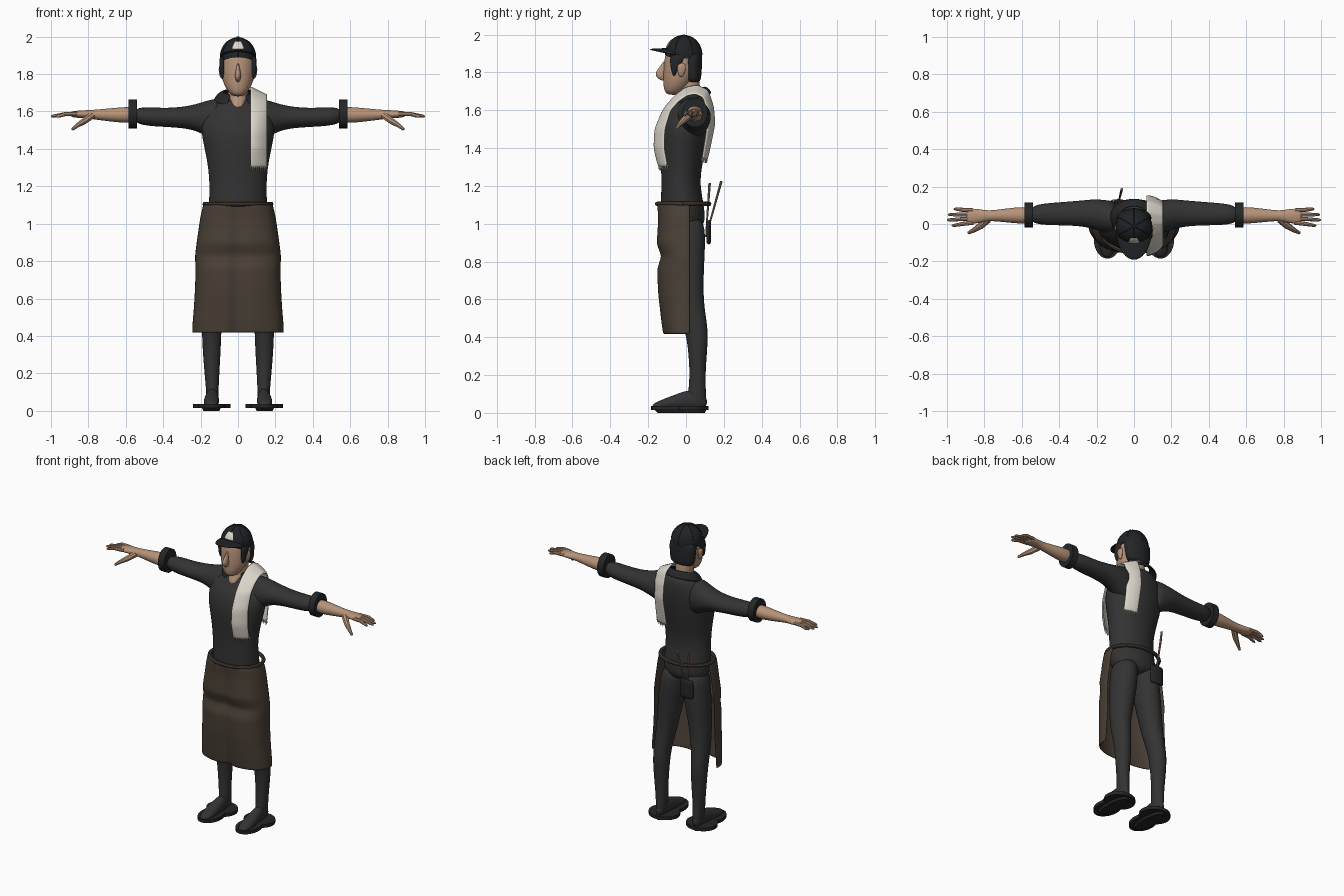
import bpy, bmesh, math
from mathutils import Vector

cube = bpy.data.objects.get("Cube")
if cube:
    bpy.data.objects.remove(cube)


def material(name, r, g, b):
    m = bpy.data.materials.new(name)
    m.use_nodes = True
    m.diffuse_color = (r, g, b, 1)
    m.node_tree.nodes["Principled BSDF"].inputs["Base Color"].default_value = (r, g, b, 1)
    return m


CLOTH = material("charcoal cloth", .033, .033, .034)
TRIM = material("dark trim", .018, .019, .021)
CAP = material("cap black", .014, .017, .02)
SKIN = material("skin", .47, .29, .19)
APRON = material("brown apron", .068, .051, .036)
WHITE = material("off white towel", .72, .68, .6)
WOOD = material("stick wood", .3, .18, .12)


def finish(name, bm, mat, mirror=False, subdiv=0, thick=0):
    """Turn a bmesh into a shaded object with the usual modifiers."""
    bmesh.ops.recalc_face_normals(bm, faces=bm.faces)
    me = bpy.data.meshes.new(name)
    bm.to_mesh(me)
    bm.free()
    me.materials.append(mat)
    ob = bpy.data.objects.new(name, me)
    bpy.context.collection.objects.link(ob)
    bpy.ops.object.select_all(action='DESELECT')
    ob.select_set(True)
    bpy.context.view_layer.objects.active = ob
    if subdiv:
        bpy.ops.object.shade_smooth()
    else:
        bpy.ops.object.shade_smooth_by_angle(angle=math.radians(40))
    if thick:
        mod = ob.modifiers.new("thickness", 'SOLIDIFY')
        mod.thickness, mod.offset = thick, 0
    if subdiv:
        ob.modifiers.new("smooth", 'SUBSURF').levels = subdiv
        ob.modifiers["smooth"].render_levels = subdiv
    if mirror:
        mod = ob.modifiers.new("mirror", 'MIRROR')
        mod.use_mirror_merge = False
    return ob


def skin_rings(bm, rings):
    """Bridge consecutive rings of points and cap both ends."""
    rows = [[bm.verts.new(p) for p in ring] for ring in rings]
    n = len(rows[0])
    for a, b in zip(rows, rows[1:]):
        for i in range(n):
            bm.faces.new((a[i], a[(i + 1) % n], b[(i + 1) % n], b[i]))
    bm.faces.new(rows[0])
    bm.faces.new(rows[-1])


def loft(name, axis, stations, mat, mirror=False, subdiv=2, n=16):
    """Ellipse sections along an axis: (position, u min, u max, v min, v max)."""
    rings = []
    for t, u0, u1, v0, v1 in stations:
        ring = []
        for i in range(n):
            a = math.tau * i / n
            p = [(u0 + u1 + (u1 - u0) * math.cos(a)) / 2, (v0 + v1 + (v1 - v0) * math.sin(a)) / 2]
            p.insert(axis, t)
            ring.append(p)
        rings.append(ring)
    bm = bmesh.new()
    skin_rings(bm, rings)
    return finish(name, bm, mat, mirror, subdiv)


def tube(name, pts, radii, mat, mirror=False, n=8):
    """Round tube through points with a radius at each."""
    pts = [Vector(p) for p in pts]
    rings = []
    for i, p in enumerate(pts):
        d = pts[min(i + 1, len(pts) - 1)] - pts[max(i - 1, 0)]
        q = d.to_track_quat('Z', 'Y')
        rings.append([p + q @ Vector((math.cos(math.tau * k / n), math.sin(math.tau * k / n), 0)) * radii[i]
                      for k in range(n)])
    bm = bmesh.new()
    skin_rings(bm, rings)
    return finish(name, bm, mat, mirror)


def sheet(name, nu, nv, func, mat, thick, mirror=False):
    """Grid surface from func(u, v) with u and v from 0 to 1."""
    bm = bmesh.new()
    g = [[bm.verts.new(func(i / nu, j / nv)) for j in range(nv + 1)] for i in range(nu + 1)]
    for i in range(nu):
        for j in range(nv):
            bm.faces.new((g[i][j], g[i + 1][j], g[i + 1][j + 1], g[i][j + 1]))
    return finish(name, bm, mat, mirror, 1, thick)


def along(points, t):
    """Linear sample of a list of tuples at t from 0 to 1."""
    f = t * (len(points) - 1)
    i = min(int(f), len(points) - 2)
    return [a + (b - a) * (f - i) for a, b in zip(points[i], points[i + 1])]


# Shirt and trousers
loft("shirt_body", 2, [(z, -w, w, f, b) for z, w, f, b in (
    (.96, .16, -.11, .11), (1.09, .16, -.14, .1), (1.2, .155, -.13, .075), (1.3, .162, -.135, .085),
    (1.4, .182, -.142, .108), (1.5, .205, -.142, .125), (1.58, .19, -.11, .13),
    (1.64, .14, -.06, .125), (1.69, .085, -.03, .11))], CLOTH)
loft("sleeve", 0, [(.08, -.07, .12, 1.42, 1.68), (.15, -.05, .13, 1.455, 1.665), (.21, -.03, .135, 1.49, 1.645),
                   (.28, -.012, .127, 1.51, 1.627), (.4, -.008, .117, 1.517, 1.617),
                   (.57, -.005, .105, 1.527, 1.632)], CLOTH, True)
loft("sleeve_cuff", 0, [(.54, -.02, .115, 1.51, 1.665), (.585, -.02, .115, 1.51, 1.665)], TRIM, True, 0, 24)
loft("trouser_leg", 2, [(1.05, 0, .15, -.1, .1), (.9, .004, .172, -.09, .105), (.75, .03, .187, -.07, .095),
                        (.58, .07, .192, -.05, .093), (.45, .088, .194, -.01, .118), (.35, .09, .192, .01, .115),
                        (.2, .099, .18, .02, .102), (.1, .104, .17, .01, .107), (.03, .105, .17, 0, .11)], CLOTH, True)

# Shoes
loft("foot", 1, [(-.18, .12, .165, .02, .045), (-.13, .1, .187, .015, .07), (-.05, .1, .182, .015, .1),
                 (.03, .104, .172, .015, .13), (.115, .112, .163, .015, .1)], CLOTH, True)
loft("sole_front", 2, [(.014, .068, .215, -.185, .02), (.036, .068, .215, -.185, .02)], TRIM, True, 0, 32)
loft("sole_heel", 2, [(.014, .04, .24, -.06, .12), (.036, .04, .24, -.06, .12)], TRIM, True, 0, 32)
loft("sole_tread", 2, [(0, .1, .185, -.15, .1), (.02, .09, .195, -.17, .11)], TRIM, True, 0, 24)

# Forearms and hands
loft("forearm", 0, [(.54, -.003, .095, 1.535, 1.63), (.64, .003, .09, 1.54, 1.622),
                    (.76, .017, .072, 1.556, 1.61), (.8, .012, .075, 1.562, 1.608),
                    (.86, -.002, .085, 1.565, 1.605), (.9, .005, .08, 1.572, 1.6)], SKIN, True)
for finger, y0, y1, tip in (("index", .008, -.008, .975), ("middle", .03, .022, 1), ("ring", .052, .05, .995),
                            ("little", .072, .08, .965)):
    tube(finger + "_finger", [(.86, y0, 1.587), (.92, (y0 + y1) / 2, 1.587), (tip - .01, y1, 1.575),
                              (tip, y1, 1.573)], [.012, .011, .008, .003], SKIN, True)
tube("thumb", [(.78, .025, 1.58), (.82, -.01, 1.55), (.86, -.035, 1.525), (.885, -.048, 1.505), (.888, -.05, 1.503)],
     [.02, .018, .012, .008, .003], SKIN, True)

# Neck and head
loft("neck", 2, [(1.6, -.05, .05, -.095, .08), (1.66, -.056, .056, -.062, .085), (1.71, -.055, .055, -.04, .075),
                 (1.8, -.055, .055, -.04, .07)], SKIN)
loft("head", 2, [(z, -w, w, f, b) for z, w, f, b in (
    (1.68, .025, -.1, -.03), (1.705, .055, -.118, 0), (1.75, .08, -.122, .04), (1.8, .091, -.122, .07),
    (1.86, .094, -.118, .078), (1.92, .09, -.105, .075), (1.97, .05, -.06, .04))], SKIN)
loft("nose", 2, [(z, -w, w, f, -.1) for z, w, f in (
    (1.755, .005, -.13), (1.775, .016, -.16), (1.8, .016, -.163), (1.83, .01, -.138), (1.86, .004, -.12))], SKIN)
loft("ear", 2, [(1.775, .08, .092, -.035, -.015), (1.8, .08, .102, -.045, -.005),
                (1.835, .08, .105, -.05, .002), (1.85, .08, .095, -.04, -.01)], SKIN, True)
loft("back_hair", 2, [(z, -w, w, f, b) for z, w, f, b in (
    (1.745, .072, .005, .07), (1.765, .088, -.005, .082), (1.84, .096, -.022, .086), (1.92, .096, -.025, .086))], TRIM)
loft("sideburn", 2, [(1.78, .07, .093, -.07, -.055), (1.82, .07, .099, -.08, -.045), (1.85, .07, .101, -.085, -.015),
                     (1.9, .07, .099, -.085, 0)], TRIM, True)

# Cap: dome, seams, button, brim and plain front patch
CY, CZ = -.012, 1.892


def dome(a, e, grow=0):
    """Point on the cap at heading a and elevation e."""
    return (math.cos(a) * math.cos(e) * (.097 + grow), CY + math.sin(a) * math.cos(e) * (.097 + grow),
            CZ + math.sin(e) * (.104 + grow))


bm = bmesh.new()
skin_rings(bm, [[dome(math.tau * i / 32, math.radians(e)) for i in range(32)] for e in range(-10, 90, 9)])
finish("cap_dome", bm, CAP)
for k in range(6):
    tube("cap_seam", [dome(math.pi * (k / 3 + 1 / 6), math.radians(e)) for e in range(0, 91, 10)],
         [.0022] * 10, TRIM, n=6)
loft("cap_button", 2, [(1.99, -.011, .011, CY - .011, CY + .011), (2, -.007, .007, CY - .007, CY + .007)], TRIM,
     subdiv=0)


def brim(u, v):
    s = math.sin(math.pi * u)
    return (.09 * math.cos(math.pi * u), -.05 - s * (.045 + .097 * v), 1.893 + .032 * s - .004 * v)


sheet("cap_brim", 20, 4, brim, CAP, .008)
sheet("cap_patch", 6, 4, lambda u, v: dome(-math.pi / 2 + (u - .5) * (.75 - .2 * v), .38 + .5 * v, .003), WHITE, .004)


# Shirt collar, open at the front
def collar(u, v):
    a = -math.pi / 2 + .45 + (math.tau - .9) * u
    r = .072 + .05 * v
    y = .035 + r * .8 * math.sin(a)
    return (r * 1.05 * math.cos(a), y, 1.71 - .045 * v * v + .3 * (y - .06))


sheet("shirt_collar", 28, 4, collar, TRIM, .01)

# Towel over the left shoulder
PATH = [(-.142, 1.3), (-.167, 1.4), (-.162, 1.5), (-.12, 1.6), (-.06, 1.675), (0, 1.72), (.06, 1.732),
        (.115, 1.705), (.142, 1.62), (.15, 1.53), (.13, 1.43), (.11, 1.34)]


def towel(u, v):
    y, z = along(PATH, u)
    drop = max(0, z - 1.6) * .35 * v
    return (.065 + .09 * v, .02 + (y - .02) * (1 - .28 * v * v), z - drop)


sheet("shoulder_towel", 33, 6, towel, WHITE, .012)
for end in (0, 1):
    for k in range(9):
        x, y, z = towel(end, k / 8)
        tube("towel_fringe", [(x, y, z + .01), (x, y, z - .012 - .008 * (k % 2))], [.005, .002], WHITE, n=5)

# Apron, open at the back, with a centre crease
FOLDS = [(.242, -.12), (.238, -.13), (.232, -.138), (.228, -.146), (.225, -.15), (.224, -.152), (.226, -.13),
         (.218, -.155), (.208, -.15), (.198, -.147), (.182, -.152)]


def apron(u, v):
    w, f = along(FOLDS, v)
    a = math.pi * u
    x = w * math.copysign(abs(math.cos(a)) ** .8, math.cos(a))
    crease = .03 * math.exp(-(x / .035) ** 2) * (1 - v * .6)
    return (x, .022 + (f - .022) * math.sin(a) ** .65 + crease, .417 + .685 * v)


sheet("apron", 36, 30, apron, APRON, .008)
ring = [(.178 * math.cos(a), -.015 + .137 * math.sin(a), 1.105) for a in (math.tau * i / 40 for i in range(41))]
tube("apron_belt", ring, [.012] * 41, APRON)

# Back pocket with two sticks
sheet("back_pocket", 4, 4, lambda u, v: (-.035 - .1 * u, .112 + .012 * math.sin(math.pi * u), .89 + .13 * v), TRIM, .02)
tube("stick_outer", [(-.085, .105, .93), (-.065, .187, 1.225)], [.004, .007], WOOD)
tube("stick_inner", [(-.08, .105, .93), (-.11, .125, 1.215)], [.004, .007], WOOD)
